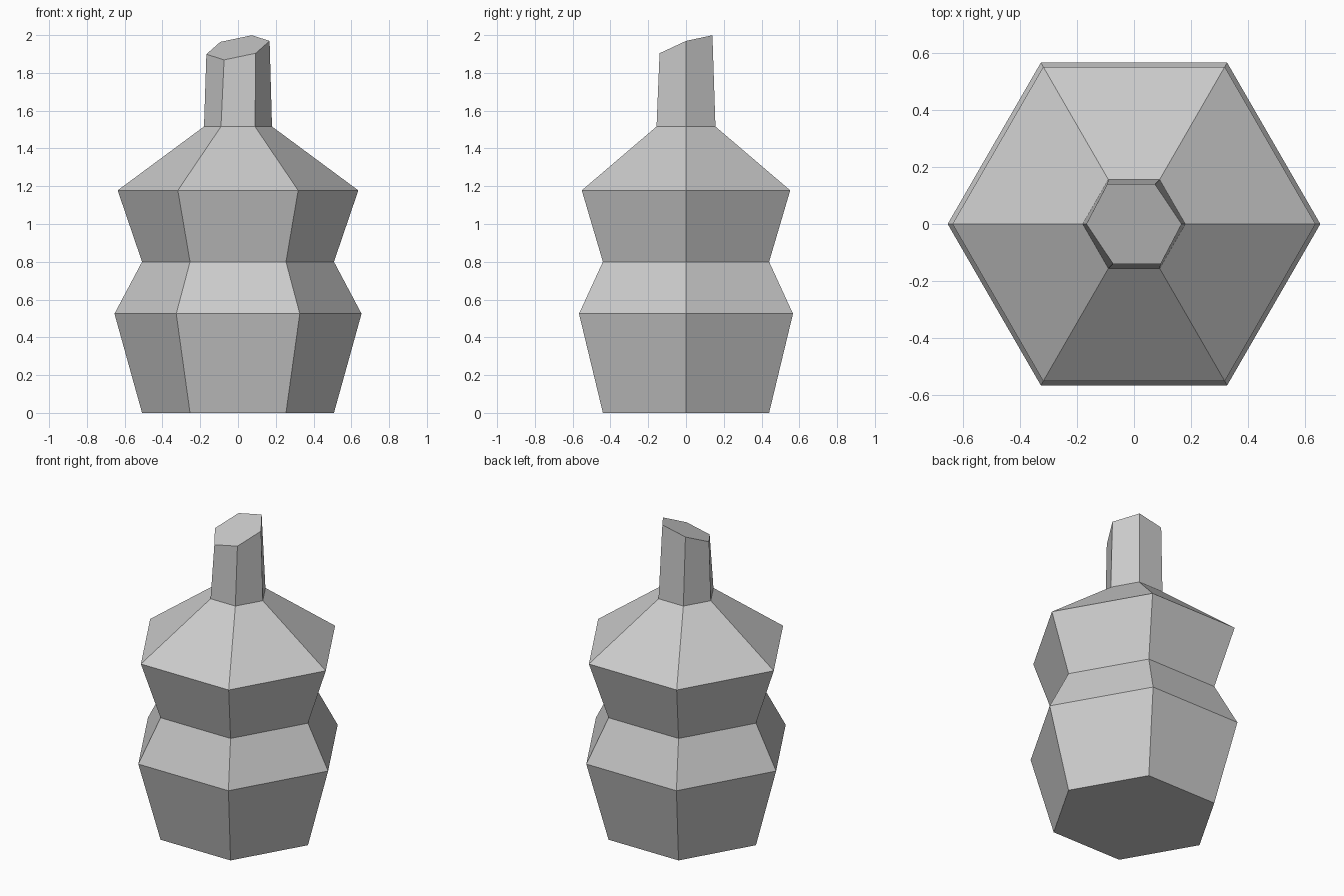
import bpy, bmesh
from math import cos, sin, pi
from mathutils import Vector, Euler

if "Cube" in bpy.data.objects:
    bpy.data.objects.remove(bpy.data.objects["Cube"])

SIDES = 6


def ring(bm, radius, z, tilt=(0, 0, 0)):
    """Hexagonal ring of vertices, optionally tilted about its centre."""
    rot = Euler(tilt).to_matrix()
    angles = [2 * pi * i / SIDES for i in range(SIDES)]
    return [bm.verts.new(rot @ Vector((radius * cos(a), radius * sin(a), 0)) + Vector((0, 0, z)))
            for a in angles]


bm = bmesh.new()

# Body profile from base to neck: (radius, height)
profile = [(0.508, 0), (0.654, 0.525), (0.508, 0.80), (0.637, 1.178), (0.18, 1.516)]
rings = [ring(bm, r, z) for r, z in profile]

# Slanted neck top
rings.append(ring(bm, 0.171, 1.934, (0.335, -0.207, 0)))

# Side walls and end caps
for low, high in zip(rings, rings[1:]):
    for i in range(SIDES):
        j = (i + 1) % SIDES
        bm.faces.new((low[i], low[j], high[j], high[i]))
bm.faces.new(rings[0][::-1])
bm.faces.new(rings[-1])

mesh = bpy.data.meshes.new("bottle")
bm.to_mesh(mesh)
bm.free()
bpy.context.collection.objects.link(bpy.data.objects.new("bottle", mesh))
